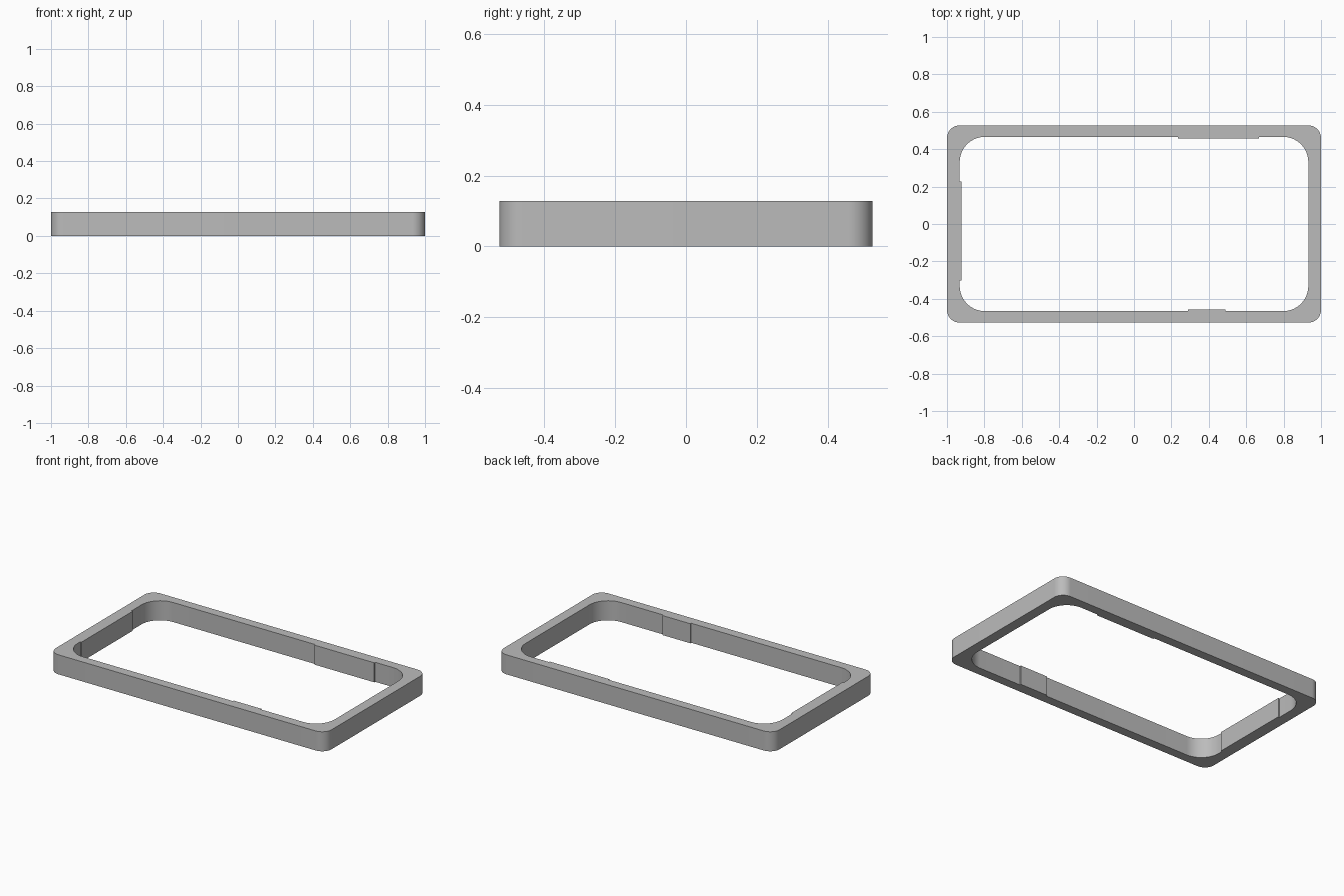
import bpy
import bmesh
from math import cos, sin, pi, radians

if "Cube" in bpy.data.objects:
    bpy.data.objects.remove(bpy.data.objects["Cube"])

HEIGHT = 0.128
OUTER = (1.0, 0.527, 0.068)     # half width, half depth, corner radius
INNER = (0.932, 0.466, 0.135)
PAD = 0.009                     # how far the pads stand out from the wall

grey = bpy.data.materials.new("plain grey")
grey.use_nodes = True
colour = (0.5, 0.5, 0.5, 1)
grey.diffuse_color = colour
grey.node_tree.nodes["Principled BSDF"].inputs["Base Color"].default_value = colour


def corner(size, quadrant, steps=16):
    """Arc of one rounded corner, running counter-clockwise."""
    hx, hy, r = size
    sx = 1 if quadrant in (0, 3) else -1
    sy = 1 if quadrant in (0, 1) else -1
    angles = [(quadrant + i / steps) * pi / 2 for i in range(steps + 1)]
    return [(sx * (hx - r) + r * cos(a), sy * (hy - r) + r * sin(a)) for a in angles]


def wall_pad(axis, wall, start, end):
    """Shallow step on an inner wall, from start to end along it."""
    raised = wall - PAD if wall > 0 else wall + PAD
    path = [(start, wall), (start, raised), (end, raised), (end, wall)]
    return path if axis == "x" else [(w, t) for t, w in path]


# Outlines: the opening has pads on its back, right and front walls
outer = [p for q in range(4) for p in corner(OUTER, q)]
pads = [
    wall_pad("x", INNER[1], 0.668, 0.235),
    wall_pad("y", -INNER[0], 0.227, -0.302),
    wall_pad("x", -INNER[1], 0.289, 0.489),
    [],
]
inner = [p for q in range(4) for p in corner(INNER, q) + pads[q]]

# Flat ring, then raised to full height
bm = bmesh.new()
edges = []
for loop in (outer, inner):
    verts = [bm.verts.new((x, y, 0)) for x, y in loop]
    edges += [bm.edges.new((v, verts[i - 1])) for i, v in enumerate(verts)]
bmesh.ops.triangle_fill(bm, use_beauty=True, use_dissolve=False, edges=edges)
raised = bmesh.ops.extrude_face_region(bm, geom=bm.faces[:], use_keep_orig=True)
top = [v for v in raised["geom"] if isinstance(v, bmesh.types.BMVert)]
bmesh.ops.translate(bm, verts=top, vec=(0, 0, HEIGHT))
bmesh.ops.recalc_face_normals(bm, faces=bm.faces[:])

mesh = bpy.data.meshes.new("rectangular_frame")
bm.to_mesh(mesh)
bm.free()
mesh.materials.append(grey)
frame = bpy.data.objects.new("rectangular_frame", mesh)
bpy.context.collection.objects.link(frame)

bpy.ops.object.select_all(action="DESELECT")
frame.select_set(True)
bpy.context.view_layer.objects.active = frame
bpy.ops.object.shade_smooth_by_angle(angle=radians(30))
